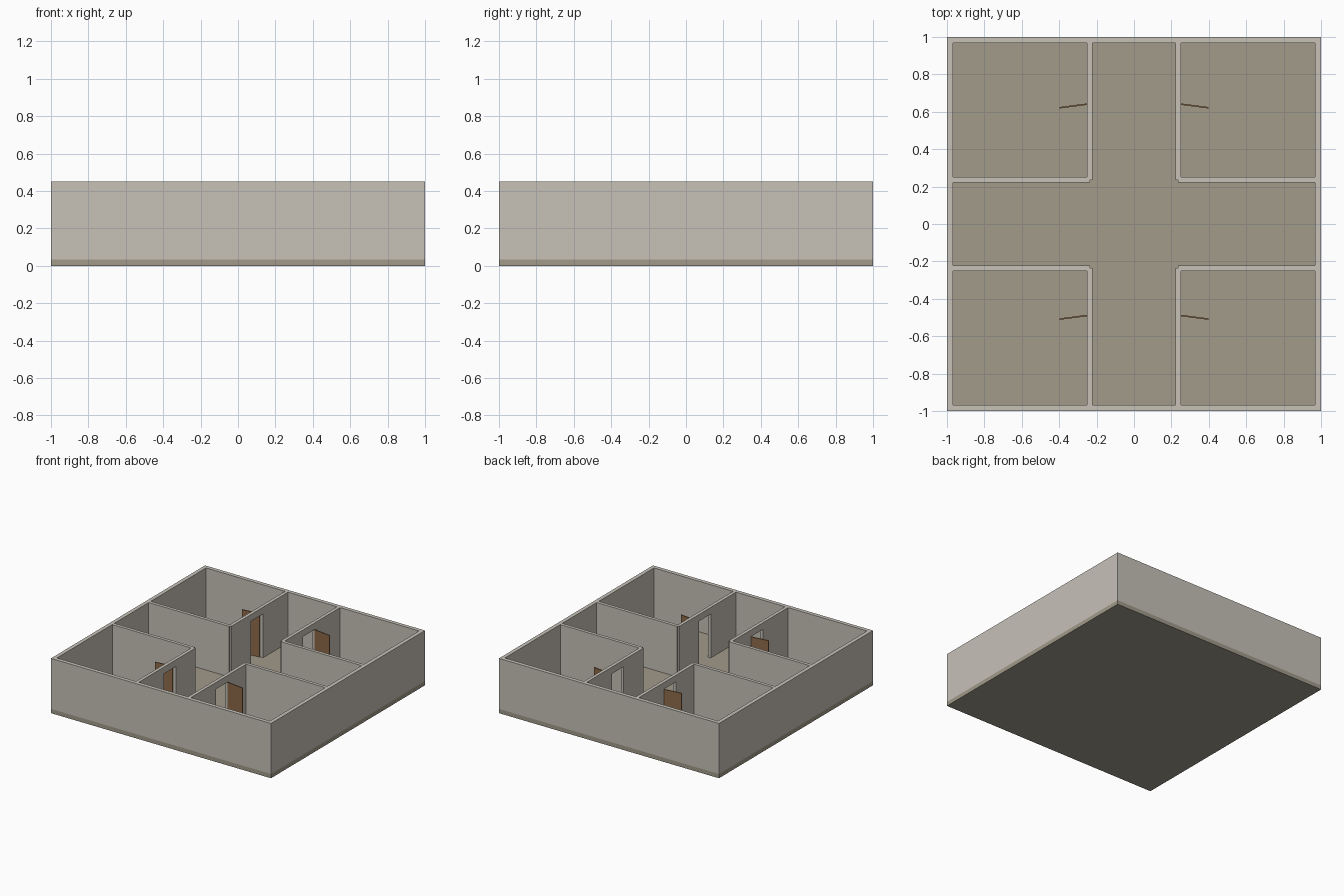
import bpy, bmesh, math
from mathutils import Vector, Matrix

if "Cube" in bpy.data.objects:
    bpy.data.objects.remove(bpy.data.objects["Cube"])


def material(name, rgb):
    m = bpy.data.materials.new(name)
    m.diffuse_color = (*rgb, 1)
    m.use_nodes = True
    m.node_tree.nodes["Principled BSDF"].inputs["Base Color"].default_value = m.diffuse_color
    return m


WALL = material("warm_grey_plaster", (0.57, 0.54, 0.485))
FLOOR = material("taupe_floor", (0.355, 0.325, 0.255))
WOOD = material("brown_wood", (0.27, 0.145, 0.068))

FLOOR_Z, TOP = 0.035, 0.45
IN, OUT, MID = 0.223, 0.25, 0.2365   # partition faces and centre line
EDGE = 0.968                         # inner face of the outer walls
DOOR_TOP = 0.395


def prism(name, faces, offset, mat):
    """Extrude flat faces (lists of 3D points) along an offset vector."""
    bm = bmesh.new()
    made = [bm.faces.new([bm.verts.new(p) for p in f]) for f in faces]
    bmesh.ops.remove_doubles(bm, verts=bm.verts[:], dist=1e-5)
    res = bmesh.ops.extrude_face_region(bm, geom=bm.faces[:], use_keep_orig=True)
    moved = [g for g in res["geom"] if isinstance(g, bmesh.types.BMVert)]
    bmesh.ops.translate(bm, verts=moved, vec=Vector(offset))
    bmesh.ops.recalc_face_normals(bm, faces=bm.faces[:])
    mesh = bpy.data.meshes.new(name)
    bm.to_mesh(mesh)
    bm.free()
    mesh.materials.append(mat)
    ob = bpy.data.objects.new(name, mesh)
    bpy.context.collection.objects.link(ob)
    return ob


def box(name, x0, x1, y0, y1, z0, z1, mat):
    base = [(x0, y0, z0), (x1, y0, z0), (x1, y1, z0), (x0, y1, z0)]
    return prism(name, [base], (0, 0, z1 - z0), mat)


# Floor slab
box("floor_slab", -1, 1, -1, 1, 0, FLOOR_Z, FLOOR)

# Outer wall ring
corners = [(-1, -1), (1, -1), (1, 1), (-1, 1)]
ring = []
for i in range(4):
    a, b = corners[i], corners[(i + 1) % 4]
    ring.append([(*a, FLOOR_Z), (*b, FLOOR_Z),
                 (b[0] * EDGE, b[1] * EDGE, FLOOR_Z),
                 (a[0] * EDGE, a[1] * EDGE, FLOOR_Z)])
prism("outer_walls", ring, (0, 0, TOP - FLOOR_Z), WALL)

# Four corner rooms: plain partition, partition with doorway, open door
for sx, side in ((-1, "left"), (1, "right")):
    for sy, end, d0, d1 in ((1, "back", 0.49, 0.645), (-1, "front", -0.64, -0.485)):
        tag = f"{end}_{side}"
        xs = sorted((sx * MID, sx * EDGE))
        ys = sorted((sy * IN, sy * OUT))
        box("room_wall_" + tag, *xs, *ys, FLOOR_Z, TOP, WALL)

        y0, y1 = sorted((sy * MID, sy * EDGE))
        outline = [(y0, FLOOR_Z), (d0, FLOOR_Z), (d0, DOOR_TOP), (d1, DOOR_TOP),
                   (d1, FLOOR_Z), (y1, FLOOR_Z), (y1, TOP), (y0, TOP)]
        prism("doorway_wall_" + tag, [[(sx * IN, y, z) for y, z in outline]],
              (sx * (OUT - IN), 0, 0), WALL)

        # Door leaf swung into the room about its hinge
        leaf = box("door_" + tag, *sorted((0, sx * 0.15)), -0.008, 0,
                   0, DOOR_TOP - 0.002 - FLOOR_Z, WOOD)
        leaf.location = (sx * OUT, d1, FLOOR_Z + 0.001)
        leaf.rotation_euler.z = -sx * math.radians(7.5)
